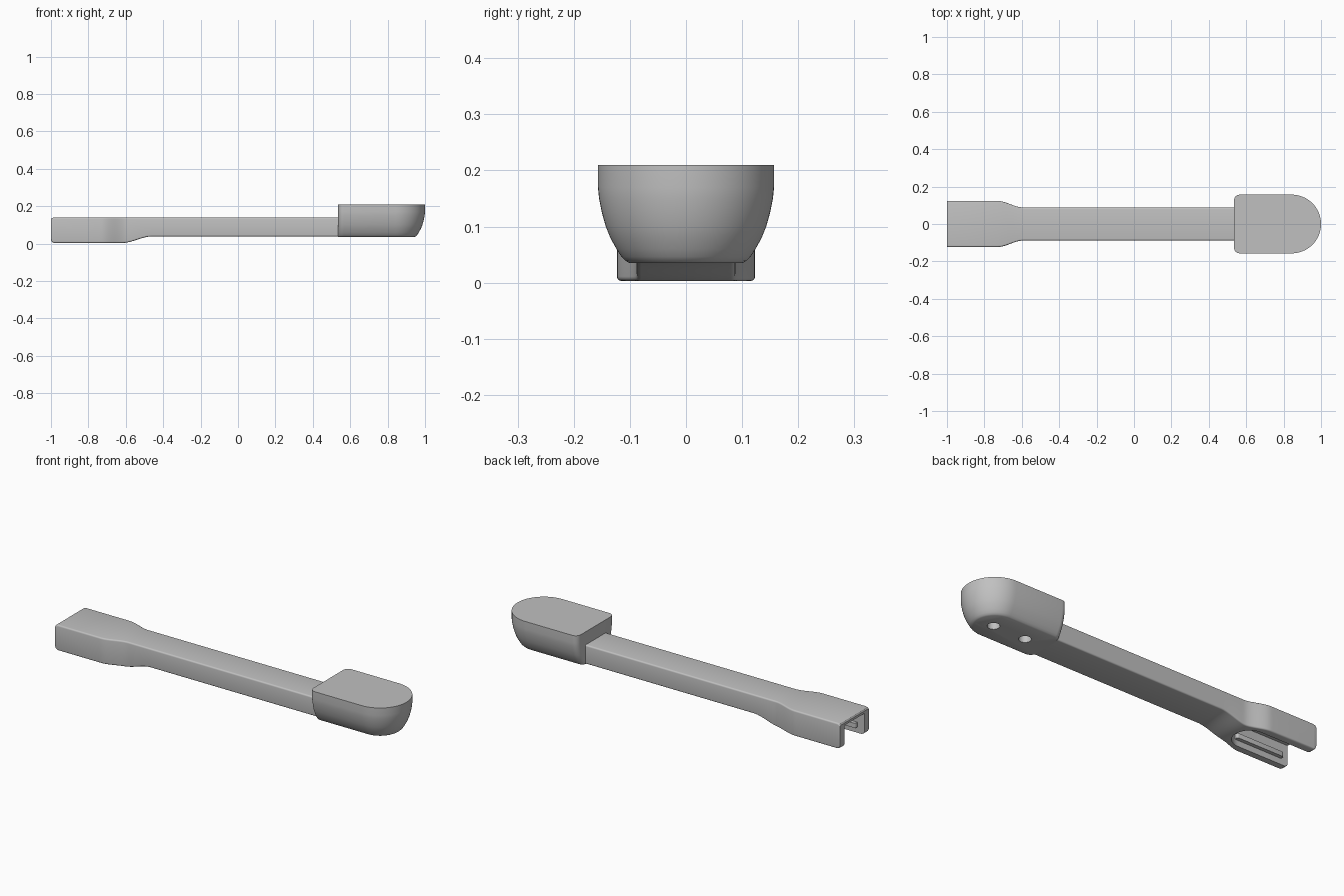
import bpy, bmesh, math

if "Cube" in bpy.data.objects:
    bpy.data.objects.remove(bpy.data.objects["Cube"], do_unlink=True)

grey = bpy.data.materials.new("plain grey")
grey.use_nodes = True
grey.diffuse_color = (0.53, 0.53, 0.53, 1)
grey.node_tree.nodes["Principled BSDF"].inputs["Base Color"].default_value = grey.diffuse_color


def loft(name, rings):
    """Skin a list of equal-length point rings and cap both ends."""
    bm = bmesh.new()
    loops = [[bm.verts.new(p) for p in ring] for ring in rings]
    n = len(loops[0])
    for a, b in zip(loops, loops[1:]):
        for i in range(n):
            j = (i + 1) % n
            bm.faces.new((a[i], a[j], b[j], b[i]))
    bm.faces.new(loops[0][::-1])
    bm.faces.new(loops[-1])
    bmesh.ops.recalc_face_normals(bm, faces=bm.faces)
    mesh = bpy.data.meshes.new(name)
    bm.to_mesh(mesh)
    bm.free()
    mesh.materials.append(grey)
    obj = bpy.data.objects.new(name, mesh)
    bpy.context.collection.objects.link(obj)
    return obj


def arc(cx, cy, r, start, end, steps):
    angles = [math.radians(start + (end - start) * i / steps) for i in range(steps + 1)]
    return [(cx + r * math.cos(a), cy + r * math.sin(a)) for a in angles]


def rounded_rect(x0, x1, y0, y1, r, steps=4):
    return (arc(x1 - r, y1 - r, r, 0, 90, steps) + arc(x0 + r, y1 - r, r, 90, 180, steps)
            + arc(x0 + r, y0 + r, r, 180, 270, steps) + arc(x1 - r, y0 + r, r, 270, 360, steps))


def at_z(outline, z):
    return [(x, y, z) for x, y in outline]


def prism(name, outline, z0, z1):
    return loft(name, [at_z(outline, z0), at_z(outline, z1)])


def cut(obj, cutter):
    cutter.hide_render = True
    mod = obj.modifiers.new("cut", "BOOLEAN")
    mod.operation = "DIFFERENCE"
    mod.solver = "EXACT"
    mod.object = cutter
    bpy.context.view_layer.objects.active = obj
    bpy.ops.object.modifier_apply(modifier=mod.name)
    bpy.data.objects.remove(cutter, do_unlink=True)


def smooth(obj):
    bpy.ops.object.select_all(action="DESELECT")
    obj.select_set(True)
    bpy.context.view_layer.objects.active = obj
    bpy.ops.object.shade_smooth_by_angle(angle=math.radians(32))


def ease(x, x0, x1, a, b):
    t = min(max((x - x0) / (x1 - x0), 0), 1)
    return a + (b - a) * t * t * (3 - 2 * t)


# Handle: wide clip end easing into a slim bar
def handle_ring(x, inset=0):
    half = ease(x, -0.73, -0.59, 0.123, 0.088)
    bottom = ease(x, -0.62, -0.46, 0.003, 0.038) + inset
    return [(x, y, z) for y, z in rounded_rect(-half, half, bottom, 0.14 - inset * 0.6, 0.008)]


rings = [handle_ring(-1, 0.016), handle_ring(-0.996, 0.007), handle_ring(-0.984)]
rings += [handle_ring(-0.74 + 0.28 * i / 24) for i in range(25)] + [handle_ring(0.6)]
handle = loft("handle", rings)

# Open slot under the clip end, with a rounded inner end
slot_half = 0.084
slot = [(-1.1, -slot_half)] + arc(-0.7, 0, slot_half, -90, 90, 20) + [(-1.1, slot_half)]
cut(handle, prism("slot_cutter", slot, -0.1, 0.118))
smooth(handle)

# Gripping ribs inside the slot
for side, label in ((-1, "right"), (1, "left")):
    y0, y1 = sorted((side * 0.064, side * 0.092))
    rib = prism(label + "_slot_rib", rounded_rect(-0.96, -0.68, y0, y1, 0.01), 0.035, 0.06)
    smooth(rib)

# Head: flat top, rounded nose, sides curving in towards the base
levels = [(0.035, 0.056), (0.039, 0.049), (0.046, 0.042), (0.06, 0.033), (0.08, 0.022),
          (0.1, 0.014), (0.125, 0.007), (0.15, 0.002), (0.17, 0), (0.21, 0)]


def head_outline(inset):
    half, r = 0.157 - inset, 0.03
    return (arc(0.843, 0, half, -90, 90, 32)
            + arc(0.535 + r, half - r, r, 90, 180, 6)
            + arc(0.535 + r, r - half, r, 180, 270, 6))


head = loft("head", [at_z(head_outline(d), z) for z, d in levels])

# Two round sockets in the underside
for x in (0.66, 0.85):
    cut(head, prism("socket_cutter", arc(x, 0, 0.03, 0, 345, 23), -0.1, 0.075))
smooth(head)

# Stop the bar just inside the head so the sockets stay clear
for v in handle.data.vertices:
    if v.co.x > 0.59:
        v.co.x = 0.56
